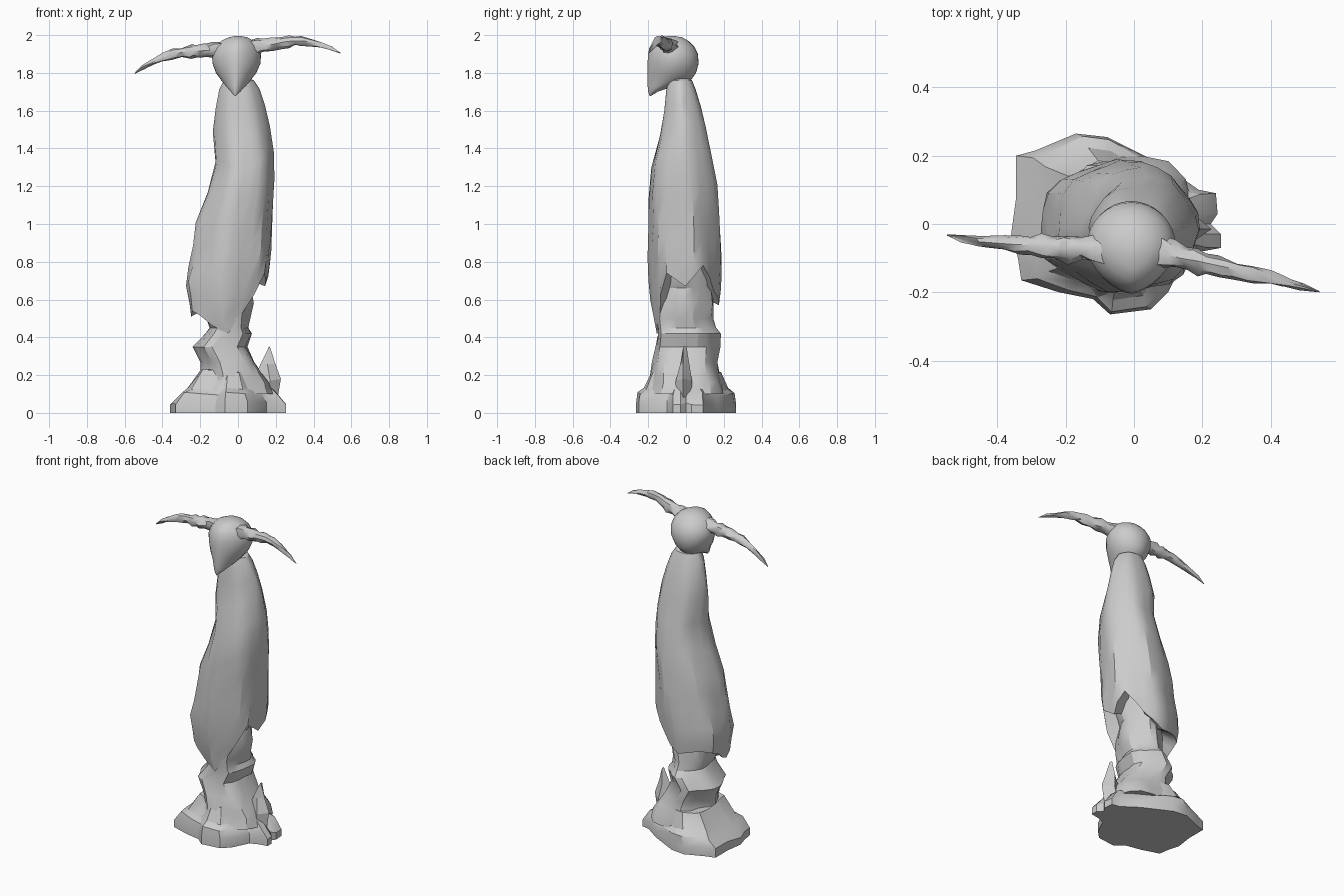
import bpy, bmesh, math, random
from mathutils import Vector

random.seed(4)


def loft(name, rings, caps=(True, True), angle=30):
    """Skin a list of equal-length closed rings."""
    bm = bmesh.new()
    rows = [[bm.verts.new(p) for p in r] for r in rings]
    n = len(rows[0])
    for a, b in zip(rows, rows[1:]):
        for j in range(n):
            k = (j + 1) % n
            bm.faces.new((a[j], a[k], b[k], b[j]))
    if caps[0]:
        bm.faces.new(rows[0][::-1])
    if caps[1]:
        bm.faces.new(rows[-1])
    bmesh.ops.recalc_face_normals(bm, faces=bm.faces)
    me = bpy.data.meshes.new(name)
    bm.to_mesh(me)
    bm.free()
    ob = bpy.data.objects.new(name, me)
    bpy.context.collection.objects.link(ob)
    bpy.ops.object.select_all(action='DESELECT')
    ob.select_set(True)
    bpy.context.view_layer.objects.active = ob
    bpy.ops.object.shade_smooth_by_angle(angle=math.radians(angle))
    return ob


def sample(table, u):
    """Linear lookup in rows of (key, values...)."""
    if u <= table[0][0]:
        return table[0][1:]
    for a, b in zip(table, table[1:]):
        if u <= b[0]:
            t = (u - a[0]) / (b[0] - a[0])
            return [p + (q - p) * t for p, q in zip(a[1:], b[1:])]
    return table[-1][1:]


def cloth_point(table, z, ang, fold, k, twist, shrink=1.0):
    """Point on a folded oval whose extents come from a table."""
    x0, x1, y0, y1 = sample(table, z)
    cx, cy = (x0 + x1) / 2, (y0 + y1) / 2
    m = 1 - fold * (0.5 + 0.5 * math.sin(k * ang + twist * z)) * random.uniform(0.7, 1.2)
    m *= shrink
    return Vector((cx + (x1 - x0) / 2 * math.cos(ang) * m,
                   cy + (y1 - y0) / 2 * math.sin(ang) * m, z))


# rocky foot spreading on the ground
foot = [(.245, .03), (.24, .09), (.19, .1), (.09, .17), (-.08, .255), (-.17, .265),
        (-.29, .215), (-.345, .2), (-.345, .08), (-.36, -.03), (-.34, -.1), (-.33, -.165),
        (-.22, -.2), (-.12, -.22), (-.07, -.265), (.05, -.25), (.1, -.2), (.15, -.1),
        (.2, -.08), (.255, -.07), (.255, -.03), (.225, 0)]
levels = [(0, 1, 1), (.05, 1, 1), (.1, .84, .97), (.13, .72, .84), (.22, .5, .7)]
loft("rock_foot", [[Vector((-.04 + (x + .04) * sx, y * sy,
                            z + (random.uniform(-.012, .012) if z else 0)))
                    for x, y in foot] for z, sx, sy in levels])

# pinched lower robe
lower = [(.1, -.27, .2, -.23, .23), (.16, -.22, .18, -.205, .21), (.2, -.2, .15, -.2, .19),
         (.27, -.2, .1, -.19, .175), (.35, -.245, .06, -.175, .185), (.42, -.18, .08, -.165, .185),
         (.45, -.155, .06, -.165, .16), (.5, -.175, .07, -.17, .145), (.58, -.17, .085, -.165, .15),
         (.66, -.15, .07, -.15, .14), (.72, -.15, .1, -.15, .14), (.85, -.15, .1, -.14, .13)]
N = 20
angs = [math.tau * j / N for j in range(N)]
loft("lower_robe", [[cloth_point(lower, r[0], a, .13, 5, 7) for a in angs] for r in lower])

# long cloak with a ragged hem
cloak = [(.42, -.2, .1, -.155, .14), (.5, -.265, .12, -.17, .16), (.6, -.275, .15, -.19, .18),
         (.7, -.295, .17, -.2, .19), (.85, -.25, .185, -.208, .192), (1.0, -.235, .188, -.203, .185),
         (1.2, -.15, .195, -.207, .175), (1.35, -.115, .195, -.182, .145), (1.5, -.135, .173, -.135, .115),
         (1.6, -.12, .15, -.12, .09), (1.7, -.105, .125, -.11, .06), (1.76, -.075, .085, -.095, .035)]
hem = [(0, .67), (30, .78), (60, .65), (90, .57), (130, .6), (160, .58), (190, .5),
       (215, .55), (245, .45), (270, .42), (300, .52), (330, .74), (360, .67)]
N = 24
angs = [math.tau * j / N for j in range(N)]


def cloak_ring(t, fold, shrink=1.0, lift=0.0):
    ring = []
    for a in angs:
        h = sample(hem, math.degrees(a))[0]
        p = cloth_point(cloak, h + (1.76 - h) * t, a, fold, 6, 3, shrink)
        p.z += lift
        ring.append(p)
    return ring


ts = [0, .06, .13, .21, .3, .4, .52, .65, .78, .88, .96, 1]
rings = [cloak_ring(0, .08, .45, .05)]
rings += [cloak_ring(t, .1 - .05 * t) for t in ts]
rings.append([Vector((p.x * .6, -.03 + (p.y + .03) * .6, 1.775)) for p in rings[-1]])
loft("cloak", rings, caps=(False, True))

# upright shard at the foot
loft("side_shard", [
    [Vector((x1, -.015, z1)), Vector((xm, .035 * s, z)), Vector((x0, -.015, z)), Vector((xm, -.06 * s, z))]
    for z, z1, x0, xm, x1, s in [(.08, .08, .06, .15, .21, 1), (.17, .18, .08, .17, .227, .9),
                                 (.26, .26, .12, .155, .198, .5), (.35, .352, .164, .166, .168, .08)]],
    angle=15)

# rounded skull drawn out to a beak: z, half width, front y, back y, centre x
skull = [(1.678, .003, -.193, -.186, -.015), (1.70, .025, -.2, -.15, -.013), (1.73, .052, -.203, -.06, -.012),
         (1.76, .077, -.204, .025, -.011), (1.80, .107, -.204, .053, -.01), (1.85, .127, -.204, .067, -.008),
         (1.90, .13, -.2, .063, -.008), (1.94, .113, -.188, .043, -.005), (1.97, .085, -.165, .012, -.003),
         (1.988, .05, -.132, -.02, 0), (1.996, .012, -.09, -.065, 0)]
rings = []
for z, w, y0, y1, cx in skull:
    mid = y1 - (y1 - y0) * .48
    ring = []
    for j in range(32):
        a = math.tau * j / 32
        c, s = math.cos(a), math.sin(a)
        if s < 0:  # tapered face side
            c = math.copysign(abs(c) ** 1.25, c)
            y = mid - (mid - y0) * abs(s) ** 1.15
        else:
            y = mid + (y1 - mid) * s
        ring.append(Vector((cx + w * c, y, z)))
    rings.append(ring)
loft("beaked_head", rings, angle=50)


# knobbly tapering horns: x, y, z, radius
def horn(name, path):
    rings = []
    for i, (x, y, z, r) in enumerate(path):
        tip = i == len(path) - 1
        rings.append([Vector((x + (0 if tip else .012 * math.sin(2 * a + i)),
                              y + r * math.cos(a) * (1 + .12 * math.sin(3 * a + i * 1.7)),
                              z + r * math.sin(a) * (1 + .12 * math.cos(2 * a + i * 2.1))))
                      for a in [math.tau * j / 8 for j in range(8)]])
    loft(name, rings, angle=40)


horn("left_horn", [(-.07, -.08, 1.92, .05), (-.12, -.075, 1.922, .04), (-.16, -.07, 1.92, .033),
                   (-.195, -.073, 1.917, .042), (-.225, -.07, 1.915, .031), (-.26, -.067, 1.912, .036),
                   (-.30, -.062, 1.907, .026), (-.34, -.06, 1.899, .028), (-.39, -.056, 1.883, .021),
                   (-.45, -.052, 1.858, .016), (-.50, -.042, 1.832, .011), (-.548, -.032, 1.797, .002)])
horn("right_horn", [(.07, -.08, 1.93, .05), (.11, -.09, 1.942, .04), (.145, -.1, 1.947, .033),
                    (.185, -.108, 1.952, .041), (.22, -.118, 1.957, .03), (.26, -.127, 1.965, .032),
                    (.30, -.138, 1.97, .024), (.34, -.147, 1.969, .025), (.39, -.157, 1.961, .02),
                    (.44, -.17, 1.948, .015), (.49, -.183, 1.93, .01), (.543, -.198, 1.904, .002)])
